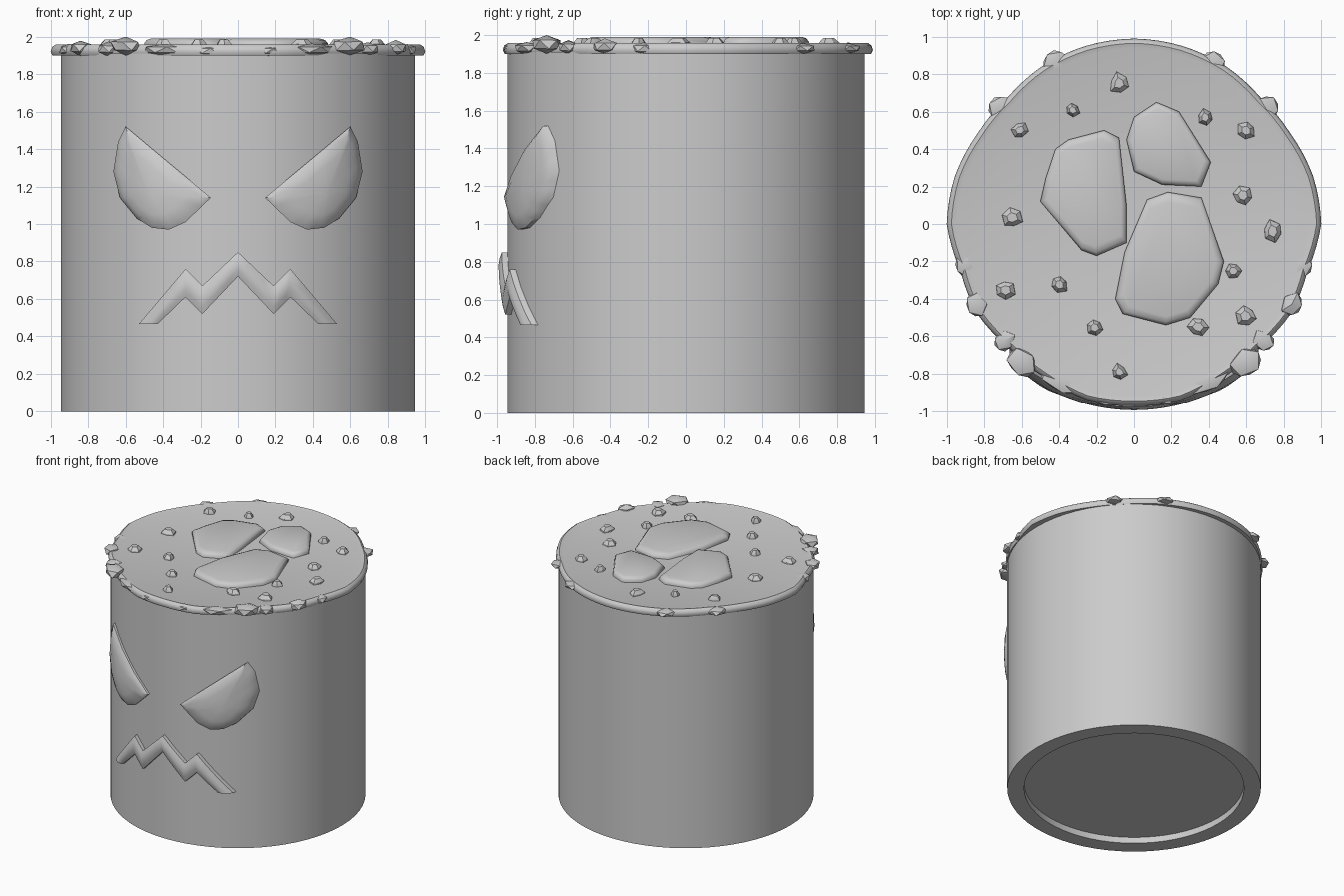
import bpy, bmesh, math, random
from mathutils import Vector

random.seed(7)
cube = bpy.data.objects.get("Cube")
if cube:
    bpy.data.objects.remove(cube, do_unlink=True)

stone = bpy.data.materials.new("stone_grey")
stone.use_nodes = True
GREY = (0.6, 0.6, 0.6, 1)
stone.diffuse_color = GREY
stone.node_tree.nodes["Principled BSDF"].inputs["Base Color"].default_value = GREY

R = 0.945      # body radius
TOP = 1.95     # lid surface


def finish(name, bm, angle=40):
    bmesh.ops.recalc_face_normals(bm, faces=bm.faces)
    mesh = bpy.data.meshes.new(name)
    bm.to_mesh(mesh)
    bm.free()
    obj = bpy.data.objects.new(name, mesh)
    bpy.context.collection.objects.link(obj)
    mesh.materials.append(stone)
    bpy.ops.object.select_all(action='DESELECT')
    obj.select_set(True)
    bpy.context.view_layer.objects.active = obj
    bpy.ops.object.shade_smooth_by_angle(angle=math.radians(angle))
    return obj


def loft(name, rings, angle=40):
    """Skin closed rings of equal length and cap both ends."""
    bm = bmesh.new()
    loops = [[bm.verts.new(p) for p in ring] for ring in rings]
    n = len(loops[0])
    for a, b in zip(loops, loops[1:]):
        for i in range(n):
            j = (i + 1) % n
            bm.faces.new((a[i], a[j], b[j], b[i]))
    bm.faces.new(loops[0])
    bm.faces.new(loops[-1])
    return finish(name, bm, angle)


def circle(r, z, n=64):
    return [(r * math.cos(math.tau * i / n), r * math.sin(math.tau * i / n), z)
            for i in range(n)]


def subdivide(points, cuts):
    out = []
    for a, b in zip(points, points[1:] + points[:1]):
        out += [Vector(a).lerp(Vector(b), k / cuts) for k in range(cuts)]
    return out


def scaled(points, s):
    c = sum((Vector(p) for p in points), Vector((0, 0))) / len(points)
    return [c + (Vector(p) - c) * s for p in points]


def on_body(points, lift):
    """Wrap front-facing (x, z) points onto the cylinder."""
    return [(p[0], -math.sqrt((R + lift) ** 2 - p[0] ** 2), p[1]) for p in points]


# Body with a shallow recess underneath
loft("body", [circle(0.82, 0.05), circle(0.82, 0), circle(R, 0), circle(R, 1.91)])

# Lid with a wavy rounded rim, symmetric left to right
half = [0.97, 0.975, 0.95, 0.94, 0.965, 0.96, 1.0, 0.99, 0.965, 0.955, 0.975, 0.985, 0.99]


def lid_radius(a):
    t = abs(math.atan2(math.sin(a + math.pi / 2), math.cos(a + math.pi / 2))) / math.pi * 12
    i = min(int(t), 11)
    return half[i] + (half[i + 1] - half[i]) * (t - i)


def lid_ring(offset, z, n=96):
    pts = []
    for i in range(n):
        a = math.tau * i / n
        r = lid_radius(a) + offset
        pts.append((r * math.cos(a), r * math.sin(a), z))
    return pts


loft("lid", [lid_ring(-0.03, 1.9), lid_ring(-0.01, 1.9), lid_ring(0, 1.92),
             lid_ring(-0.008, 1.945), lid_ring(-0.025, 1.957), lid_ring(-0.05, TOP)], 50)

# Large flat stones on the lid
slabs = {
    "left_back": [(-.5, .12), (-.47, .25), (-.42, .4), (-.35, .45), (-.16, .5), (-.08, .46),
                  (-.04, .1), (-.04, -.1), (-.2, -.17), (-.28, -.14)],
    "back": [(-.04, .45), (0, .57), (.12, .65), (.24, .6), (.41, .33), (.36, .2),
             (.15, .21), (0, .28)],
    "front": [(.07, .13), (.18, .17), (.36, .14), (.48, -.2), (.45, -.32), (.3, -.5),
              (.17, -.54), (-.06, -.48), (-.1, -.4), (-.05, -.15)],
}
for name, outline in slabs.items():
    rings = [[(p.x, p.y, z) for p in scaled(outline, s)]
             for s, z in ((1, 1.94), (1, 1.965), (0.95, 1.982), (0.86, 1.99))]
    loft("slab_" + name, rings, 60)

# Scattered pebbles
spots = [(-.61, .5), (-.33, .61), (-.08, .75), (.38, .57), (.6, .5), (.58, .15), (.74, -.04),
         (.53, -.25), (.6, -.49), (.34, -.55), (-.08, -.79), (-.21, -.55), (-.4, -.32),
         (-.69, -.35), (-.65, .03)]
for k, (x, y) in enumerate(spots):
    size = random.uniform(0.045, 0.07)
    turn = random.uniform(0, math.tau)
    outline = []
    for i in range(6):
        a = turn + math.tau * i / 6
        r = size * random.uniform(0.7, 1.1)
        outline.append((x + r * math.cos(a), y + r * math.sin(a)))
    rings = [[(p.x, p.y, z) for p in scaled(outline, s)]
             for s, z in ((1, 1.94), (0.95, 1.96), (0.5, 1.985))]
    loft(f"pebble_{k + 1}", rings, 30)


# Chunky rocks stuck on the rim: angle, distance, height, tangent/radial/up half-sizes
def rim_rock(name, angle, dist, z, size):
    bm = bmesh.new()
    bmesh.ops.create_icosphere(bm, subdivisions=1, radius=1)
    a = math.radians(angle)
    out = Vector((math.cos(a), math.sin(a), 0))
    side = Vector((-math.sin(a), math.cos(a), 0))
    for v in bm.verts:
        c = v.co * random.uniform(0.88, 1.05)
        v.co = out * (dist + c.y * size[1]) + side * c.x * size[0] \
            + Vector((0, 0, min(z + c.z * size[2], 2.0)))
    finish(name, bm, 35)


rocks = [(64, .955, 1.93, (.08, .08, .03)), (41, .945, 1.93, (.075, .07, .03)),
         (-14, .93, 1.93, (.07, .055, .035)), (-27, .945, 1.94, (.075, .06, .042)),
         (-42, .93, 1.935, (.06, .07, .04)), (-51, .95, 1.95, (.1, .08, .052)),
         (-65, .93, 1.93, (.13, .055, .035)), (-80, .94, 1.925, (.08, .045, .03))]
for k, (angle, dist, z, size) in enumerate(rocks):
    rim_rock(f"rim_rock_left_{k + 1}", angle, dist, z, size)
    rim_rock(f"rim_rock_right_{k + 1}", 180 - angle, dist, z, size)

# Slanted half-moon eyes, bulging from the body
eye = [(.145, 1.14), (.6, 1.52), (.64, 1.44), (.665, 1.28), (.63, 1.14), (.54, 1.03),
       (.46, .98), (.37, .97), (.28, 1.01)]
for side, sign in (("left", 1), ("right", -1)):
    outline = subdivide([(x * sign, z) for x, z in eye], 3)
    rings = [on_body(scaled(outline, s), lift)
             for s, lift in ((1, -0.03), (1, 0.02), (0.85, 0.038), (0.6, 0.05), (0.1, 0.055))]
    loft(side + "_eye", rings, 40)

# Zigzag mouth with a raised middle ridge
upper = [(.53, .465), (.28, .76), (.19, .67), (0, .85)]
lower = [(.43, .465), (.28, .61), (.19, .52), (0, .72)]


def full(line):
    return [Vector(p) for p in line] + [Vector((-x, z)) for x, z in line[-2::-1]]


def dense(line):
    return [a.lerp(b, k / 4) for a, b in zip(line, line[1:]) for k in range(4)] + line[-1:]


up, low = dense(full(upper)), dense(full(lower))
sections = []
for u, l in zip(up, low):
    section = []
    for t, lift in ((0, -.03), (0, .03), (.25, .042), (.5, .047), (.75, .042), (1, .03), (1, -.03)):
        section += on_body([u.lerp(l, t)], lift)
    sections.append(section)
loft("mouth", sections, 40)
